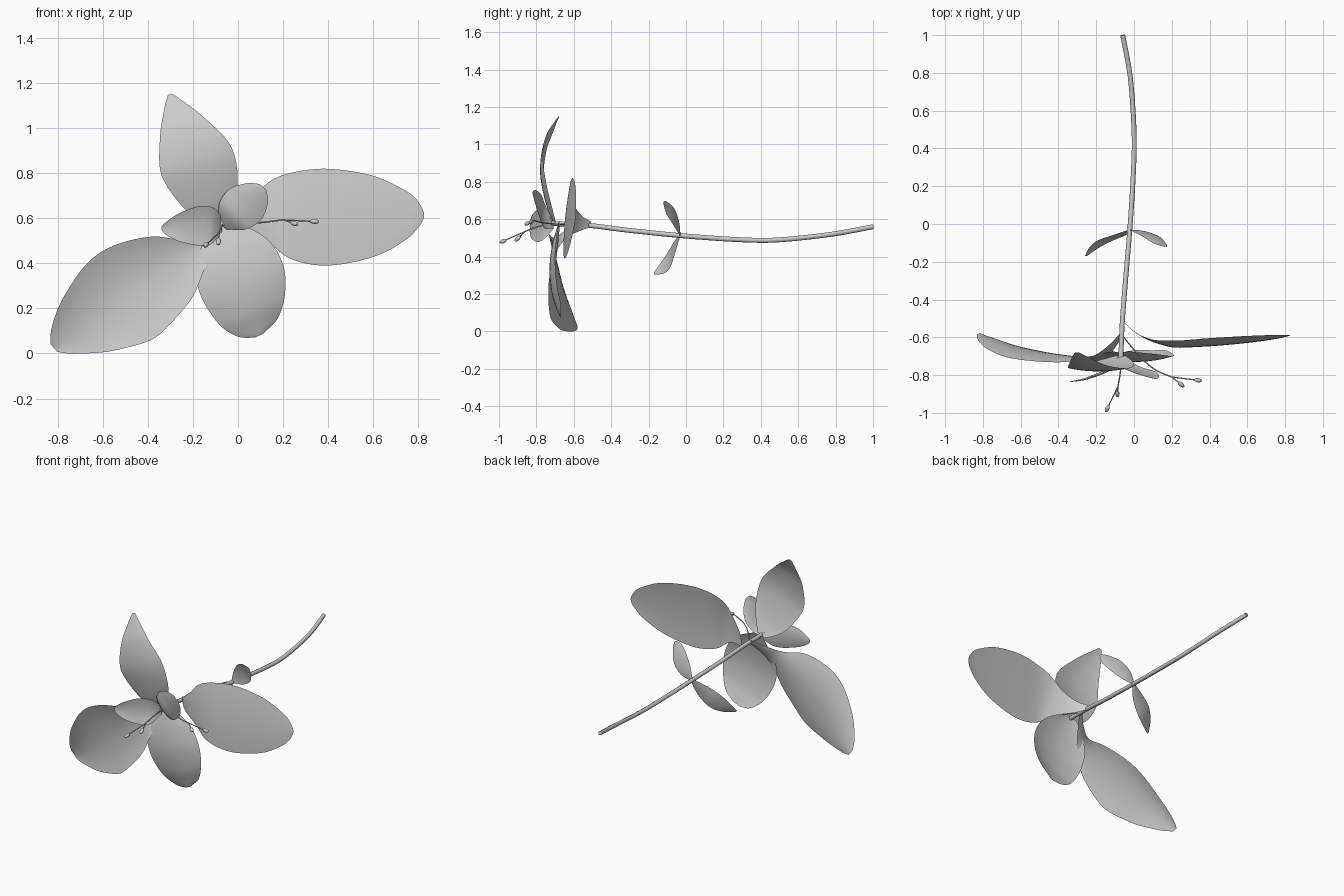
import bpy, bmesh
from mathutils import Vector


def spline(rows, steps):
    # Catmull-Rom interpolation of rows of any length
    pts = [list(r) for r in rows]
    pts = [pts[0]] + pts + [pts[-1]]
    out = []
    for i in range(1, len(pts) - 2):
        for s in range(steps):
            t = s / steps
            out.append([0.5 * (2 * b + (c - a) * t + (2 * a - 5 * b + 4 * c - d) * t * t
                               + (3 * b - a - 3 * c + d) * t ** 3)
                        for a, b, c, d in zip(*pts[i - 1:i + 3])])
    return out + [pts[-2]]


def finish(bm, name):
    me = bpy.data.meshes.new(name)
    bm.to_mesh(me)
    bm.free()
    for p in me.polygons:
        p.use_smooth = True
    ob = bpy.data.objects.new(name, me)
    bpy.context.collection.objects.link(ob)
    return ob


def blade(name, rows, cup=0.0, twist=0.0, cols=12):
    # rows: x, y, z, left half width, right half width; cup pushes the edges to the front
    rows = spline(rows, 6)
    mid = [Vector(r[:3]) for r in rows]
    bm = bmesh.new()
    grid = []
    for i, r in enumerate(rows):
        t = mid[min(i + 1, len(mid) - 1)] - mid[max(i - 1, 0)]
        side = Vector((-t.z, 0, t.x)).normalized()
        line = []
        for j in range(cols + 1):
            v = 1 - 2 * j / cols
            w = max(r[3] if v > 0 else r[4], 0.001)
            k = w / 0.2
            p = mid[i] + side * (v * w) + Vector((0, k * (twist * v - cup * v * v), 0))
            line.append(bm.verts.new(p))
        grid.append(line)
    for a, b in zip(grid, grid[1:]):
        for j in range(cols):
            bm.faces.new((a[j], a[j + 1], b[j + 1], b[j]))
    return finish(bm, name)


def tube(name, pts, radius):
    cu = bpy.data.curves.new(name, 'CURVE')
    cu.dimensions = '3D'
    cu.bevel_depth = radius
    cu.bevel_resolution = 2
    cu.use_fill_caps = True
    path = spline(pts, 6)
    sp = cu.splines.new('POLY')
    sp.points.add(len(path) - 1)
    for p, co in zip(sp.points, path):
        p.co = (*co, 1)
    sp.use_smooth = True
    ob = bpy.data.objects.new(name, cu)
    bpy.context.collection.objects.link(ob)


def anther(name, start, tip):
    a, b = Vector(start), Vector(tip)
    d = (b - a).normalized()
    bm = bmesh.new()
    bmesh.ops.create_uvsphere(bm, u_segments=12, v_segments=8, radius=1)
    ob = finish(bm, name)
    ob.scale = (0.011, 0.011, 0.021)
    ob.rotation_euler = d.to_track_quat('Z', 'Y').to_euler()
    ob.location = b - d * 0.021


# Stem
tube("stem", [(-0.06, 1.0, 0.56), (-0.02, 0.78, 0.52), (0, 0.5, 0.49), (-0.002, 0.3, 0.49),
              (-0.02, 0, 0.51), (-0.045, -0.3, 0.54), (-0.062, -0.52, 0.567),
              (-0.07, -0.72, 0.577)], 0.013)

# Large petals
blade("right_petal", [(-0.06, -0.51, 0.572, 0.015, 0.015), (0.0, -0.57, 0.58, 0.045, 0.045),
                      (0.09, -0.62, 0.595, 0.10, 0.09), (0.2, -0.645, 0.61, 0.18, 0.175),
                      (0.38, -0.638, 0.605, 0.215, 0.215), (0.6, -0.62, 0.61, 0.18, 0.18),
                      (0.75, -0.603, 0.615, 0.105, 0.105), (0.805, -0.595, 0.615, 0.05, 0.05),
                      (0.825, -0.59, 0.615, 0.01, 0.01)], -0.01, 0.02)
blade("left_petal", [(-0.065, -0.58, 0.575, 0.015, 0.015), (-0.13, -0.65, 0.51, 0.04, 0.03),
                     (-0.2, -0.695, 0.45, 0.09, 0.065), (-0.31, -0.7, 0.38, 0.18, 0.16),
                     (-0.5, -0.675, 0.27, 0.24, 0.21), (-0.66, -0.64, 0.15, 0.175, 0.16),
                     (-0.77, -0.6, 0.06, 0.08, 0.085), (-0.815, -0.58, 0.022, 0.02, 0.025)],
      0.04)
blade("upper_petal", [(-0.07, -0.7, 0.575, 0.03, 0.03), (-0.12, -0.745, 0.68, 0.12, 0.125),
                      (-0.18, -0.78, 0.85, 0.17, 0.165), (-0.24, -0.76, 1.0, 0.115, 0.105),
                      (-0.282, -0.71, 1.1, 0.05, 0.045), (-0.302, -0.68, 1.15, 0.01, 0.01)],
      -0.02)
blade("lower_petal", [(-0.07, -0.68, 0.58, 0.04, 0.04), (-0.03, -0.715, 0.46, 0.165, 0.165),
                      (0.01, -0.73, 0.33, 0.2, 0.19), (0.05, -0.715, 0.2, 0.165, 0.16),
                      (0.08, -0.685, 0.115, 0.1, 0.1), (0.095, -0.67, 0.08, 0.02, 0.02)],
      -0.03)

# Small inner petals
blade("small_left_petal", [(-0.07, -0.71, 0.57, 0.03, 0.03), (-0.11, -0.75, 0.572, 0.08, 0.075),
                           (-0.17, -0.78, 0.568, 0.09, 0.085), (-0.26, -0.815, 0.56, 0.065, 0.06),
                           (-0.32, -0.83, 0.556, 0.03, 0.025), (-0.34, -0.835, 0.555, 0.005, 0.005)],
      0.03)
blade("small_right_petal", [(-0.07, -0.71, 0.57, 0.025, 0.025), (-0.025, -0.765, 0.61, 0.085, 0.08),
                            (0.035, -0.79, 0.66, 0.1, 0.095), (0.085, -0.81, 0.71, 0.065, 0.065),
                            (0.112, -0.82, 0.738, 0.02, 0.02)], -0.03)

# Stem leaves
blade("right_leaf", [(-0.02, -0.03, 0.515, 0.01, 0.01), (0.03, -0.035, 0.56, 0.05, 0.05),
                     (0.09, -0.06, 0.615, 0.065, 0.065), (0.14, -0.1, 0.662, 0.045, 0.045),
                     (0.168, -0.12, 0.688, 0.008, 0.008)], 0.02)
blade("left_leaf", [(-0.02, -0.03, 0.515, 0.01, 0.01), (-0.08, -0.055, 0.45, 0.05, 0.05),
                    (-0.15, -0.08, 0.39, 0.065, 0.065), (-0.21, -0.12, 0.345, 0.045, 0.045),
                    (-0.255, -0.17, 0.312, 0.008, 0.008)], 0.02)

# Stamens: a shared filament that forks into two tips
for group, trunk, tips in (
        ("front", [(-0.068, -0.6, 0.572), (-0.07, -0.76, 0.568), (-0.085, -0.86, 0.535)],
         [(-0.15, -0.995, 0.475), (-0.088, -0.915, 0.482)]),
        ("right", [(-0.062, -0.59, 0.572), (0.03, -0.7, 0.575), (0.11, -0.77, 0.582),
                   (0.2, -0.81, 0.593)],
         [(0.36, -0.83, 0.585), (0.265, -0.862, 0.572)])):
    tube(group + "_filament", trunk, 0.0035)
    for i, tip in enumerate(tips):
        tube(f"{group}_fork_{i + 1}", [trunk[-1], tip], 0.003)
        anther(f"{group}_anther_{i + 1}", trunk[-1], tip)
